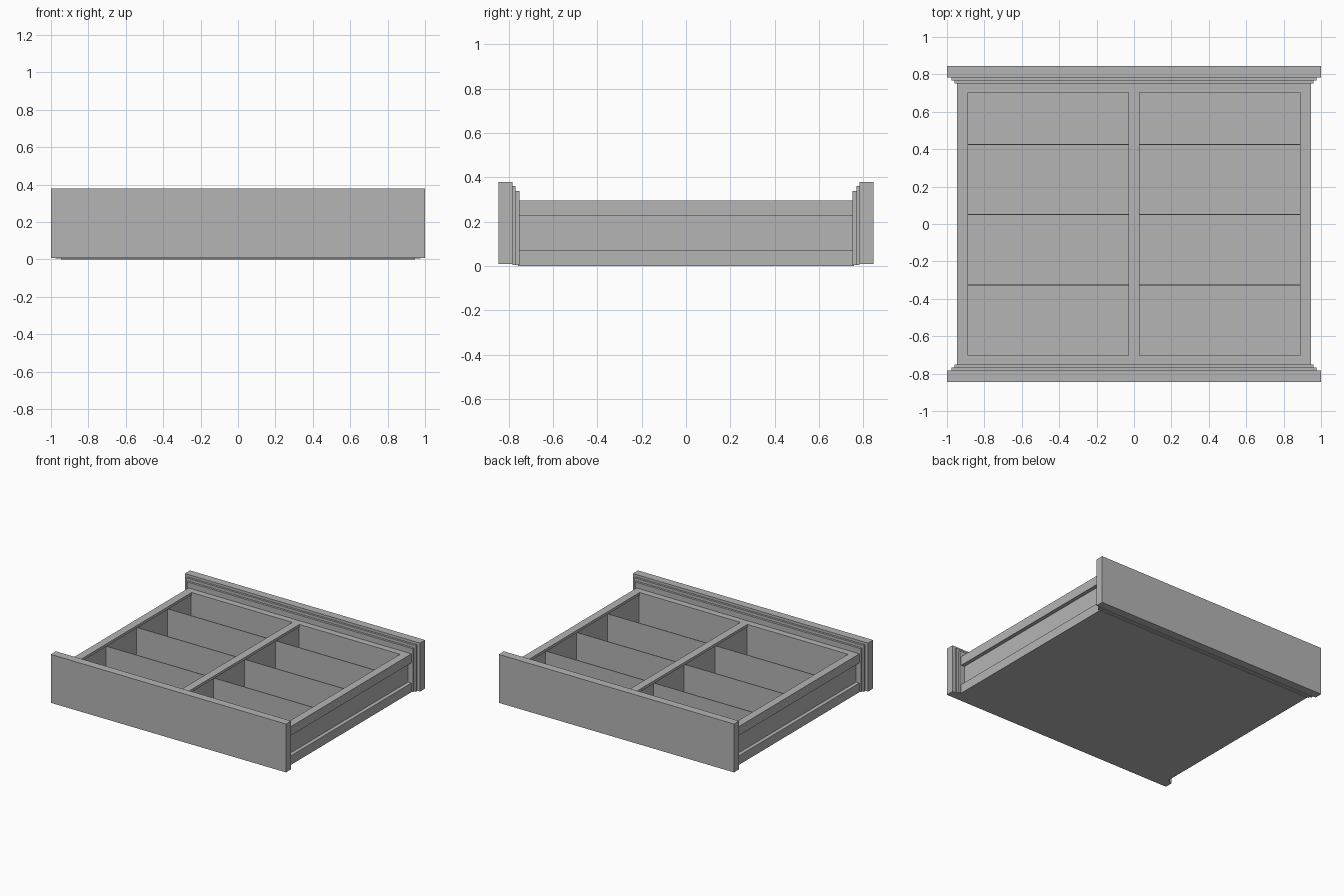
import bpy

cube = bpy.data.objects.get("Cube")
if cube:
    bpy.data.objects.remove(cube, do_unlink=True)

grey = bpy.data.materials.new("plain grey")
grey.use_nodes = True
GREY = (0.46, 0.46, 0.46, 1.0)
grey.diffuse_color = GREY
grey.node_tree.nodes["Principled BSDF"].inputs["Base Color"].default_value = GREY


def box(name, x, y, z):
    """Axis-aligned box given by its (min, max) on each axis."""
    corners = [(a, b, c) for a in x for b in y for c in z]
    faces = [(0, 1, 3, 2), (4, 6, 7, 5), (0, 4, 5, 1),
             (2, 3, 7, 6), (0, 2, 6, 4), (1, 5, 7, 3)]
    mesh = bpy.data.meshes.new(name)
    mesh.from_pydata(corners, [], faces)
    mesh.materials.append(grey)
    obj = bpy.data.objects.new(name, mesh)
    bpy.context.collection.objects.link(obj)
    return obj


def span(sign, a, b):
    """Mirrored (min, max) range."""
    return tuple(sorted((sign * a, sign * b)))


TOP = 0.295      # rim of the open case
LIP = 0.275      # underside of the face frame
BODY_Y = 0.757   # half length of the case

# Back panel closing the case
box("back_panel", (-0.947, 0.947), (-BODY_Y, BODY_Y), (0.0, 0.012))

for s, side in ((-1, "right"), (1, "left")):
    # Side wall: thin panel with raised rails above and below
    box(side + "_side_panel", span(s, 0.895, 0.918), (-BODY_Y, BODY_Y), (0.012, LIP))
    box(side + "_lower_rail", span(s, 0.918, 0.947), (-BODY_Y, BODY_Y), (0.012, 0.07))
    box(side + "_upper_rail", span(s, 0.918, 0.947), (-BODY_Y, BODY_Y), (0.225, LIP))
    # Face frame stile
    box(side + "_frame_stile", span(s, 0.887, 0.947), (-BODY_Y, BODY_Y), (LIP, TOP))

for s, end in ((-1, "front"), (1, "rear")):
    # End wall and its face frame rail
    box(end + "_wall", (-0.895, 0.895), span(s, 0.707, BODY_Y), (0.012, LIP))
    box(end + "_frame_rail", (-0.887, 0.887), span(s, 0.703, BODY_Y), (LIP, TOP))
    # Stepped moulding up to the outer board
    box(end + "_inner_moulding", (-0.96, 0.96), span(s, 0.752, 0.768), (0.004, 0.338))
    box(end + "_outer_moulding", (-0.975, 0.975), span(s, 0.768, 0.783), (0.004, 0.36))
    box(end + "_board", (-1.0, 1.0), span(s, 0.783, 0.845), (0.008, 0.38))

# Centre partition with its wider frame stile
box("centre_partition", (-0.022, 0.022), (-0.707, 0.707), (0.012, LIP))
box("centre_stile", (-0.03, 0.03), (-0.703, 0.703), (LIP, TOP))

# Thin shelves in both bays
for s, side in ((-1, "right"), (1, "left")):
    for i, y in enumerate((-0.325, 0.05, 0.425)):
        box(f"{side}_shelf_{i + 1}", span(s, 0.022, 0.895),
            (y - 0.003, y + 0.003), (0.012, LIP))
